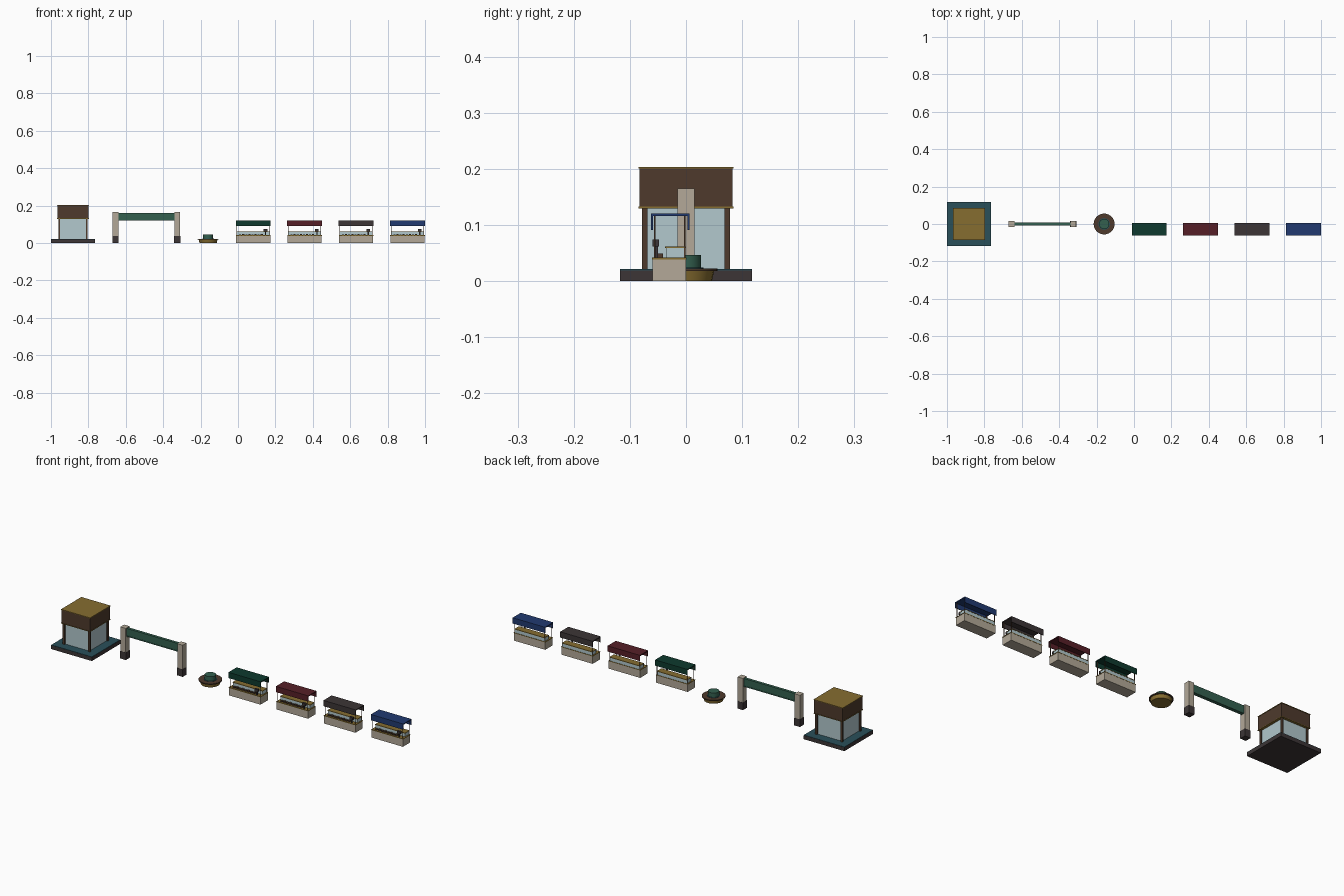
import bpy
import bmesh
import math

if "Cube" in bpy.data.objects:
    bpy.data.objects.remove(bpy.data.objects["Cube"], do_unlink=True)


def make_material(name, hex_code):
    """Flat material from an sRGB hex code, converted to linear."""
    srgb = [int(hex_code[i:i + 2], 16) / 255 for i in (0, 2, 4)]
    colour = [((c + 0.055) / 1.055) ** 2.4 for c in srgb] + [1.0]
    mat = bpy.data.materials.new(name)
    mat.use_nodes = True
    mat.diffuse_color = colour
    mat.node_tree.nodes["Principled BSDF"].inputs["Base Color"].default_value = colour
    return mat


stone = make_material("stone", "b3a998")
brown = make_material("dark wood", "4e3a2c")
gold = make_material("brass", "866d30")
dark = make_material("charcoal", "3c3536")
glass = make_material("pale glass", "b2c8cd")
teal = make_material("slate teal", "2a505a")
green = make_material("sage green", "33604f")
bottle = make_material("bottle green", "0e3a2e")
maroon = make_material("maroon", "561f27")
blue = make_material("navy blue", "213a70")


def finish(name, bm, mat):
    mesh = bpy.data.meshes.new(name)
    bm.to_mesh(mesh)
    bm.free()
    mesh.materials.append(mat)
    obj = bpy.data.objects.new(name, mesh)
    bpy.context.scene.collection.objects.link(obj)
    return obj


def box(name, mat, x, y, z):
    """Box spanning the (min, max) pairs x, y and z."""
    bm = bmesh.new()
    bmesh.ops.create_cube(bm, size=1)
    for v in bm.verts:
        for i, (low, high) in enumerate((x, y, z)):
            v.co[i] = low if v.co[i] < 0 else high
    return finish(name, bm, mat)


def around(c, half):
    return (c - half, c + half)


def disc(name, mat, x, r_low, r_high, z):
    """Upright cylinder or cone section."""
    bm = bmesh.new()
    bmesh.ops.create_cone(bm, cap_ends=True, segments=24, radius1=r_low,
                          radius2=r_high, depth=z[1] - z[0])
    bmesh.ops.translate(bm, verts=bm.verts, vec=(x, 0, sum(z) / 2))
    obj = finish(name, bm, mat)
    obj.data.shade_smooth()
    obj.data.set_sharp_from_angle(angle=math.radians(40))


def square(name, mat, x, half, z):
    return box(name, mat, around(x, half), around(0, half), z)


# Glazed kiosk on a plinth
KX = -0.882
square("kiosk_plinth", dark, KX, 0.118, (0, 0.019))
square("kiosk_paving", teal, KX, 0.1175, (0.019, 0.0215))
square("kiosk_glazing", glass, KX, 0.071, (0.021, 0.132))
for sx in (-1, 1):
    for sy in (-1, 1):
        box("kiosk_corner_post", brown, around(KX + sx * 0.0735, 0.005),
            around(sy * 0.0735, 0.005), (0.021, 0.132))
square("kiosk_lower_trim", gold, KX, 0.0845, (0.130, 0.133))
square("kiosk_fascia", brown, KX, 0.0825, (0.132, 0.201))
square("kiosk_roof", gold, KX, 0.0845, (0.201, 0.204))

# Gateway
GX = -0.49
for sx in (-1, 1):
    px = GX + sx * 0.165
    square("gate_post", stone, px, 0.0155, (0.038, 0.165))
    square("gate_post_foot", dark, px, 0.0165, (0, 0.039))
box("gate_beam", green, around(GX, 0.151), around(0, 0.0075), (0.125, 0.162))
box("gate_beam_trim", green, around(GX, 0.151), around(0, 0.009), (0.120, 0.125))

# Round planter with a seat rim
FX = -0.16
disc("planter_base", gold, FX, 0.046, 0.05, (0, 0.018))
disc("planter_seat", brown, FX, 0.056, 0.056, (0.018, 0.023))
disc("planter_inlay", teal, FX, 0.031, 0.031, (0.023, 0.0245))
disc("planter_drum", green, FX, 0.027, 0.027, (0.023, 0.047))


def stall(x, canopy):
    """Market stall with an open-ended canopy."""
    box("stall_counter", stone, around(x, 0.091), (-0.06, 0), (0, 0.039))
    box("stall_worktop", gold, around(x, 0.0925), (-0.061, 0.001), (0.039, 0.042))
    box("stall_glass_case", glass, around(x, 0.086), (-0.036, -0.001), (0.042, 0.059))
    box("stall_case_top", gold, around(x, 0.087), (-0.037, 0), (0.059, 0.062))
    # Goods along the front edge
    for i in range(8):
        box("stall_goods", brown, around(x - 0.07 + i * 0.0165, 0.0055),
            around(-0.047, 0.006), (0.042, 0.047 + 0.002 * (i % 2)))
    box("stall_till_stem", dark, around(x + 0.065, 0.003), around(-0.053, 0.003),
        (0.042, 0.062))
    box("stall_till", dark, around(x + 0.065, 0.010), around(-0.054, 0.006),
        (0.062, 0.074))
    for sx in (-1, 1):
        for py in (-0.056, -0.002):
            box("stall_canopy_post", brown, around(x + sx * 0.087, 0.0014),
                around(py, 0.0014), (0.041, 0.117))
    box("stall_canopy", canopy, around(x, 0.0935), (-0.062, 0.006), (0.116, 0.121))
    for y in ((-0.062, -0.059), (0.003, 0.006)):
        box("stall_valance", canopy, around(x, 0.0935), y, (0.091, 0.117))


for i, canopy in enumerate((bottle, maroon, dark, blue)):
    stall(0.0815 + i * 0.275, canopy)
